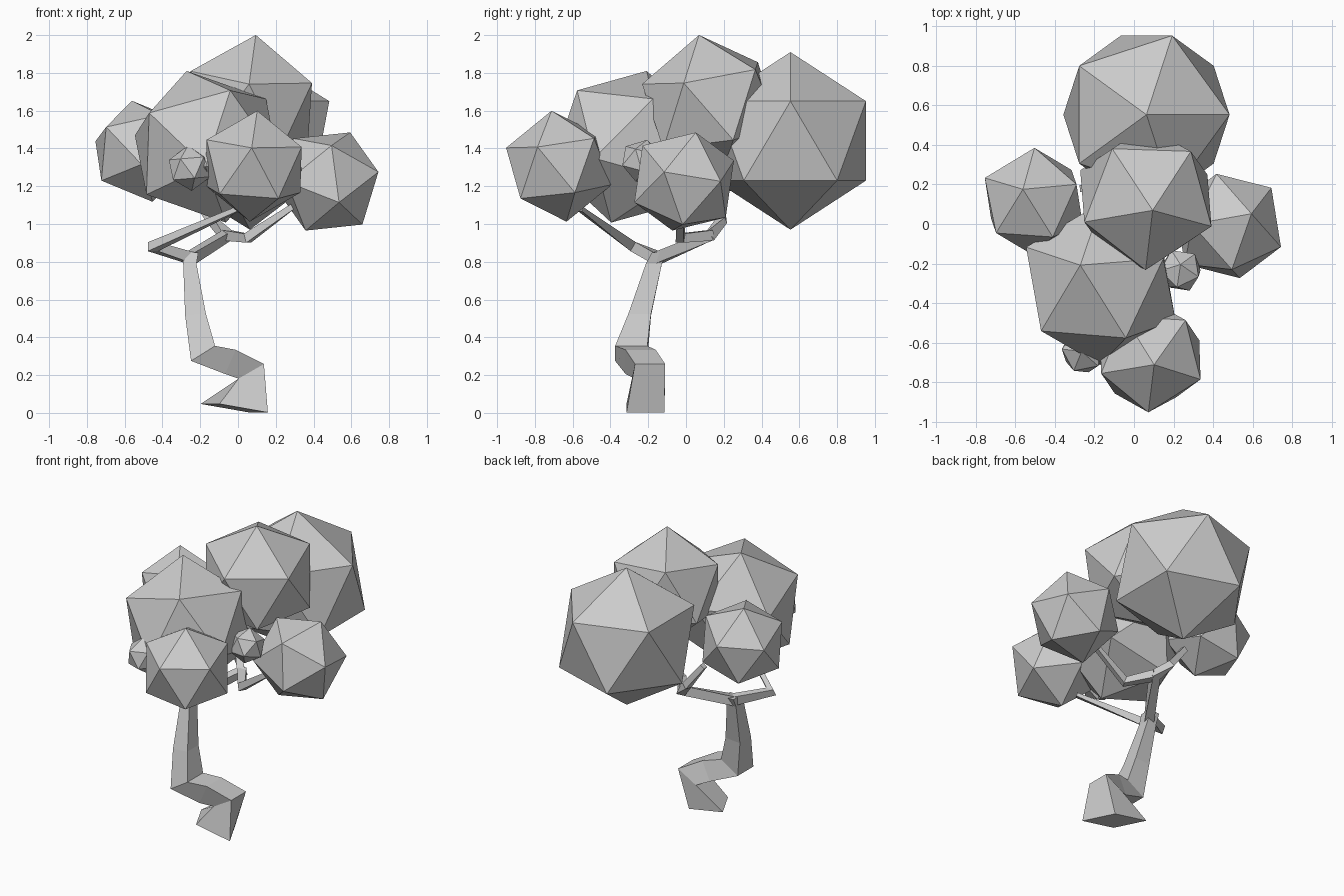
import bpy, bmesh
from math import radians
from mathutils import Vector, Matrix

if "Cube" in bpy.data.objects:
    bpy.data.objects.remove(bpy.data.objects["Cube"], do_unlink=True)

grey = bpy.data.materials.new("plain grey")
grey.use_nodes = True
color = (0.6, 0.6, 0.6, 1)
grey.diffuse_color = color
grey.node_tree.nodes["Principled BSDF"].inputs["Base Color"].default_value = color


def finish(name, bm):
    bmesh.ops.recalc_face_normals(bm, faces=bm.faces)
    mesh = bpy.data.meshes.new(name)
    bm.to_mesh(mesh)
    bm.free()
    mesh.materials.append(grey)
    obj = bpy.data.objects.new(name, mesh)
    bpy.context.collection.objects.link(obj)


def frame(pole, side):
    """Rotation taking z to the pole and x towards the side direction."""
    z = Vector(pole).normalized()
    y = z.cross(Vector(side)).normalized()
    return Matrix((y.cross(z), y, z)).transposed().to_4x4()


def clump(name, center, radius, pole, corner):
    """Twenty-sided leaf clump; pole and corner are two adjacent vertex directions."""
    bm = bmesh.new()
    place = Matrix.Translation(center) @ frame(pole, corner)
    bmesh.ops.create_icosphere(bm, subdivisions=1, radius=radius, matrix=place)
    finish(name, bm)


def loft(name, rings):
    """Skin a run of four-cornered rings and cap both ends."""
    bm = bmesh.new()
    loops = [[bm.verts.new(p) for p in ring] for ring in rings]
    for a, b in zip(loops, loops[1:]):
        for i in range(4):
            j = (i + 1) % 4
            bm.faces.new((a[i], a[j], b[j], b[i]))
    bm.faces.new(loops[0])
    bm.faces.new(loops[-1])
    finish(name, bm)


def quad(center, u, v):
    c = Vector(center)
    return [c - u - v, c + u - v, c + u + v, c - u + v]


def trunk_ring(center, width, depth, tilt, skew=0):
    u = Matrix.Rotation(radians(-tilt), 3, "Y") @ Vector((width / 2, 0, 0))
    return quad(center, u, Vector((skew, depth / 2, 0)))


def branch(name, points, widths):
    """Square tapering limb along a bent path."""
    pts = [Vector(p) for p in points]
    rings = []
    for i, (p, w) in enumerate(zip(pts, widths)):
        before = (p - pts[i - 1]).normalized() if i else Vector()
        after = (pts[i + 1] - p).normalized() if i + 1 < len(pts) else Vector()
        along = (before + after).normalized()
        u = along.cross(Vector((0, 0, 1))).normalized()
        rings.append(quad(p, u * w / 2, along.cross(u) * w / 2))
    loft(name, rings)


# Bent trunk
loft("trunk", [
    trunk_ring((-0.02, -0.215, 0.025), 0.26, 0.2, -10, -0.05),
    trunk_ring((0.07, -0.19, 0.22), 0.155, 0.16, 30),
    trunk_ring((-0.04, -0.24, 0.27), 0.14, 0.16, 66),
    trunk_ring((-0.185, -0.29, 0.315), 0.15, 0.17, 32),
    trunk_ring((-0.225, -0.245, 0.52), 0.11, 0.12, 5),
    trunk_ring((-0.255, -0.17, 0.79), 0.07, 0.085, 0),
    trunk_ring((-0.25, -0.14, 0.85), 0.08, 0.08, 0),
])

# Branches
fork = (-0.25, -0.15, 0.82)
knot = (-0.06, 0.13, 0.94)
branch("front_branch", [fork, (-0.45, -0.28, 0.88), (0.0, -0.56, 1.08)], (0.06, 0.055, 0.025))
branch("back_branch", [fork, knot, (-0.14, 0.19, 1.02), (-0.26, 0.18, 1.18)],
       (0.06, 0.06, 0.045, 0.035))
branch("side_branch", [knot, (0.05, -0.03, 0.925), (0.3, -0.03, 1.1)], (0.055, 0.05, 0.03))

# Leaf clumps
for name, center, radius, pole, corner in [
    ("back_clump", (0.063, 0.553, 1.44), 0.47, (0, 0, 1), (1, 0, 0)),
    ("top_clump", (0.06, 0.13, 1.627), 0.38, (0.09, -0.16, 0.98), (0.33, -0.14, 0.11)),
    ("front_clump", (-0.168, -0.302, 1.409), 0.425, (-0.244, 0.221, 0.944), (0.12, -0.26, 0.285)),
    ("right_clump", (-0.507, 0.114, 1.385), 0.28, (-0.196, 0.22, 0.956), (-0.186, -0.159, 0.118)),
    ("left_clump", (0.476, -0.01, 1.225), 0.292, (0.12, 0.063, 0.264), (0.262, -0.106, 0.045)),
    ("low_front_clump", (0.082, -0.672, 1.306), 0.297, (0.02, -0.04, 0.297), (-0.01, -0.278, 0.089)),
    ("front_tuft", (-0.255, -0.645, 1.295), 0.12, (-0.01, 0, 0.118), (-0.05, -0.1, 0.04)),
    ("side_tuft", (0.235, -0.235, 1.335), 0.115, (0, 0.03, 0.11), (0.09, -0.04, 0.03)),
]:
    clump(name, center, radius, pole, corner)
